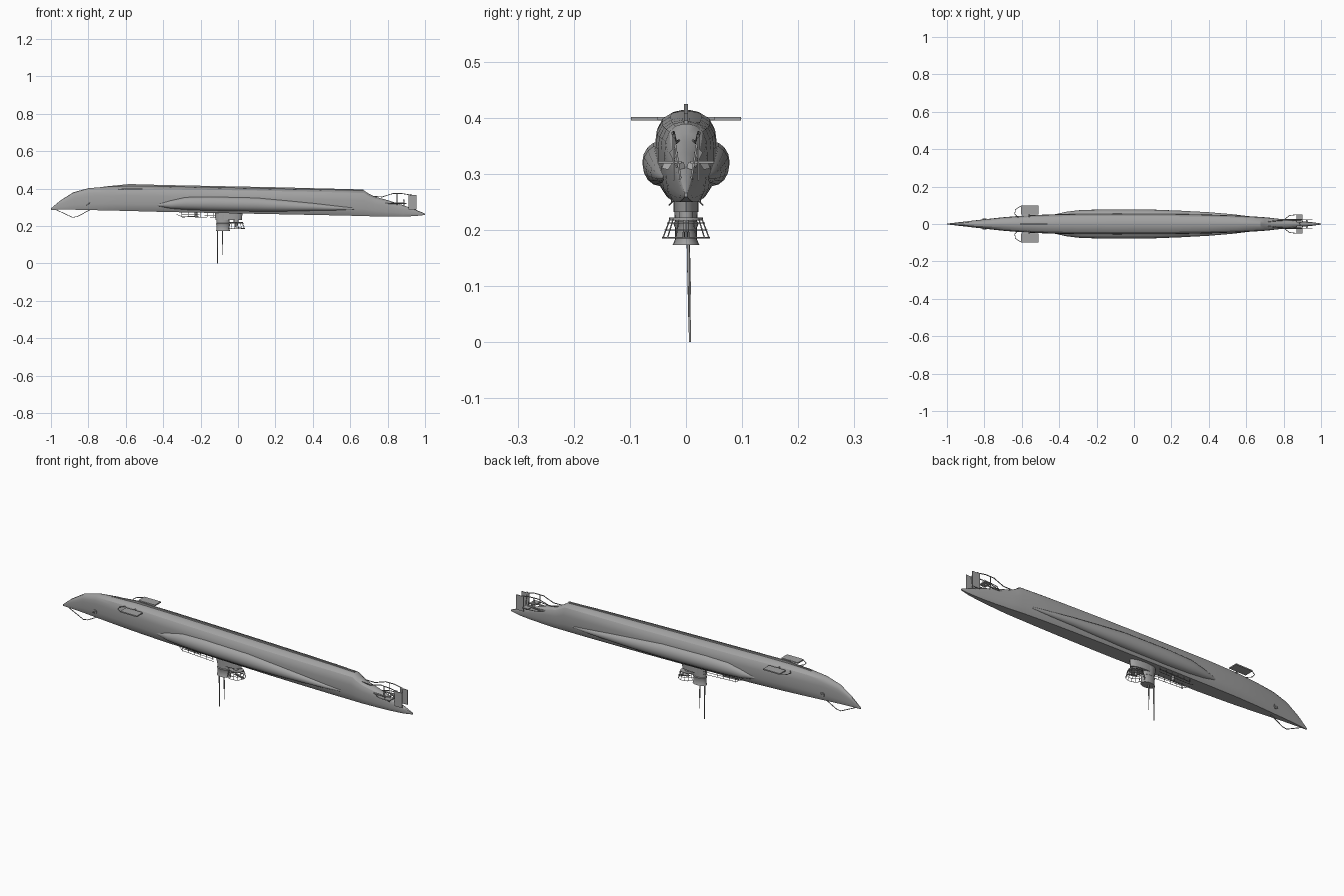
import bpy, bmesh, math
from mathutils import Vector

cube = bpy.data.objects.get("Cube")
if cube:
    bpy.data.objects.remove(cube, do_unlink=True)


def material(name, v):
    m = bpy.data.materials.new(name)
    m.use_nodes = True
    m.diffuse_color = (v, v, v, 1)
    m.node_tree.nodes["Principled BSDF"].inputs["Base Color"].default_value = (v, v, v, 1)
    return m


GREY = material("hull grey", 0.36)


def finish(name, bm, smooth=None):
    bmesh.ops.recalc_face_normals(bm, faces=bm.faces)
    me = bpy.data.meshes.new(name)
    bm.to_mesh(me)
    bm.free()
    ob = bpy.data.objects.new(name, me)
    bpy.context.collection.objects.link(ob)
    me.materials.append(GREY)
    if smooth:
        bpy.context.view_layer.objects.active = ob
        ob.select_set(True)
        bpy.ops.object.shade_smooth_by_angle(angle=math.radians(smooth))
        ob.select_set(False)
    return ob


def loft(name, rings, smooth=None):
    bm = bmesh.new()
    loops = [[bm.verts.new(p) for p in r] for r in rings]
    n = len(loops[0])
    for a, b in zip(loops, loops[1:]):
        for i in range(n):
            j = (i + 1) % n
            bm.faces.new((a[i], a[j], b[j], b[i]))
    bm.faces.new(loops[0])
    bm.faces.new(loops[-1])
    return finish(name, bm, smooth)


def box(name, x, y, z):
    return loft(name, [[(a, y[0], z[0]), (a, y[1], z[0]), (a, y[1], z[1]), (a, y[0], z[1])] for a in x])


def oval(cx, cy, z, rx, ry, n=16):
    return [(cx + rx * math.cos(2 * math.pi * i / n), cy + ry * math.sin(2 * math.pi * i / n), z)
            for i in range(n)]


def wire(name, pts, r=0.0012, closed=False):
    cu = bpy.data.curves.new(name, "CURVE")
    cu.dimensions = "3D"
    cu.bevel_depth = r
    cu.bevel_resolution = 1
    cu.use_fill_caps = True
    sp = cu.splines.new("POLY")
    sp.points.add(len(pts) - 1)
    for p, co in zip(sp.points, pts):
        p.co = (*co, 1)
    sp.use_cyclic_u = closed
    cu.materials.append(GREY)
    ob = bpy.data.objects.new(name, cu)
    bpy.context.collection.objects.link(ob)
    return ob


# Hull: x, keel height, deck height, half width
stations = [(-1, .294, .286, .002), (-.95, .336, .287, .008), (-.88, .38, .287, .016),
            (-.8, .402, .285, .025), (-.7, .41, .283, .036), (-.58, .414, .28, .046),
            (-.4, .412, .275, .053), (-.1, .406, .269, .055), (.2, .4, .263, .054),
            (.4, .396, .259, .05), (.55, .393, .256, .045), (.675, .389, .253, .038),
            (.7, .372, .252, .036), (.73, .357, .251, .033), (.8, .338, .25, .025),
            (.88, .312, .25, .017), (.95, .287, .253, .01), (1, .266, .259, .003)]
section = [(.68, 0), (.88, .12), (.97, .28), (1, .45), (1, .62), (.95, .78), (.78, .9), (.5, .97), (.12, 1)]


def hull_ring(x, top, low, w):
    half = [(w * a, low + (top - low) * b) for a, b in section]
    return [(x, y, z) for y, z in half] + [(x, -y, z) for y, z in reversed(half)]


loft("hull", [hull_ring(*s) for s in stations], 25)

# Keel strip
loft("keel", [[(x, -.004, z - .015), (x, .004, z - .015), (x, .004, z), (x, -.004, z)]
              for x, z in [(-.72, .41), (-.58, .424), (-.4, .419), (.2, .407), (.67, .395)]])

# Tank bulges: x, centre y, centre z, half width, half height
tanks = [(-.43, .046, .312, .004, .006), (-.36, .046, .315, .02, .022), (-.28, .046, .321, .029, .034),
         (-.15, .046, .32, .032, .038), (.1, .046, .315, .031, .037), (.25, .045, .308, .026, .03),
         (.4, .042, .302, .021, .021), (.52, .039, .296, .014, .013), (.62, .036, .293, .005, .005)]

for s, side in ((1, "left"), (-1, "right")):
    loft(side + "_tank", [[(x, s * (y + w * math.cos(a)), z + h * math.sin(a))
                           for a in [math.pi * i / 8 for i in range(16)]]
                          for x, y, z, w, h in tanks], 35)
    # Bow planes with guard bars
    box(side + "_bow_plane", (-.605, -.51), (s * .05, s * .098), (.395, .401))
    wire(side + "_bow_plane_stock", [(-.56, 0, .398), (-.56, s * .06, .398)], .004)
    wire(side + "_bow_plane_guard", [(-.62, s * .035, .397), (-.638, s * .055, .397),
                                     (-.633, s * .078, .397), (-.603, s * .097, .398)], .0018)
    # Anchor in its housing
    wire(side + "_anchor", [(-.8, s * .02, .318), (-.8, s * .028, .318)], .01)
    wire(side + "_anchor_stock", [(-.81, s * .028, .312), (-.79, s * .028, .324)], .0025)
    # Stern gear: shaft, propeller, plane, rudder and guard
    wire(side + "_propeller_shaft", [(.7, s * .022, .322), (.893, s * .022, .322)], .0035)
    for k in range(3):
        a = math.pi / 2 + k * 2 * math.pi / 3
        d = Vector((0, math.cos(a), math.sin(a)))
        t = Vector((.004, -math.sin(a) * .008, math.cos(a) * .008))
        c = Vector((.887, s * .022, .322))
        bm = bmesh.new()
        bm.faces.new([bm.verts.new(p) for p in (c, c + d * .016 + t, c + d * .024, c + d * .016 - t)])
        finish(f"{side}_propeller_blade_{k + 1}", bm)
    box(side + "_stern_plane", (.868, .902), (s * .008, s * .05), (.318, .323))
    box(side + "_rudder", (.912, .955), (s * .0205, s * .0235), (.288, .365))
    wire(side + "_rudder_stock", [(.925, s * .022, .37), (.925, s * .008, .28)], .002)
    wire(side + "_stern_guard", [(.71, s * .012, .36), (.77, s * .018, .355), (.83, s * .022, .374),
                                 (.88, s * .024, .373), (.925, s * .022, .365)], .0022)
    wire(side + "_shaft_strut", [(.85, s * .008, .3), (.85, s * .022, .322), (.85, s * .022, .374)], .002)
    wire(side + "_plane_guard", [(.8, s * .02, .32), (.83, s * .045, .32), (.87, s * .05, .32)], .0018)
    # Foredeck railing
    wire(side + "_foredeck_rail", [(-.33, s * .012, .262), (-.3, s * .024, .25), (-.12, s * .03, .244)])
    wire(side + "_foredeck_lower_rail", [(-.3, s * .024, .261), (-.12, s * .03, .257)])
    for k in range(6):
        x = -.3 + k * .034
        wire(f"{side}_foredeck_post_{k + 1}", [(x, s * .026, .278), (x, s * .026, .247)])

# Net cutter cable at the bow
wire("bow_cable", [(-.975, 0, .288), (-.885, 0, .246), (-.86, 0, .25), (-.79, 0, .287)], .002)

# Deck gun
wire("gun_mount", [(-.225, 0, .28), (-.225, 0, .25)], .008)
wire("gun_barrel", [(-.21, 0, .25), (-.3, 0, .249)], .003)

# Tower, flared toward its far rim
loft("tower_base", [oval(-.05, 0, z, rx, .022) for z, rx in ((.275, .075), (.232, .07))], 40)
loft("tower", [oval(-.08, 0, z, rx, ry) for z, rx, ry in
               ((.26, .036, .021), (.215, .035, .02), (.212, .038, .023), (.205, .035, .02),
                (.182, .035, .02), (.173, .038, .024))], 40)

# Gun platform with a flared railing basket
loft("platform", [oval(-.01, 0, z, .036, .03) for z in (.222, .217)], 40)
wire("platform_pillar", [(-.01, 0, .235), (-.01, 0, .218)], .014)
rails = [(.038, .033, .212), (.041, .037, .2), (.044, .042, .186)]
for k, (rx, ry, z) in enumerate(rails):
    wire(f"platform_rail_{k + 1}", oval(-.008, 0, z, rx, ry, 20), .0012, True)
for k, (a, b) in enumerate(zip(oval(-.01, 0, .22, .035, .029, 14), oval(-.008, 0, .186, .044, .042, 14))):
    wire(f"platform_post_{k + 1}", [a, b])
wire("platform_gun_mount", [(-.01, 0, .22), (-.01, 0, .196)], .006)
for s in (-1, 1):
    wire("platform_gun_barrel", [(-.02, s * .004, .196), (.035, s * .004, .186)], .0018)

# Periscopes
wire("main_periscope", [(-.11, .004, .18), (-.11, .006, .085)], .0034)
wire("main_periscope_tip", [(-.11, .006, .09), (-.11, .007, 0)], .0022)
wire("short_periscope", [(-.082, .004, .18), (-.082, .005, .1)], .0028)
wire("short_periscope_tip", [(-.082, .005, .105), (-.082, .005, .045)], .0014)
